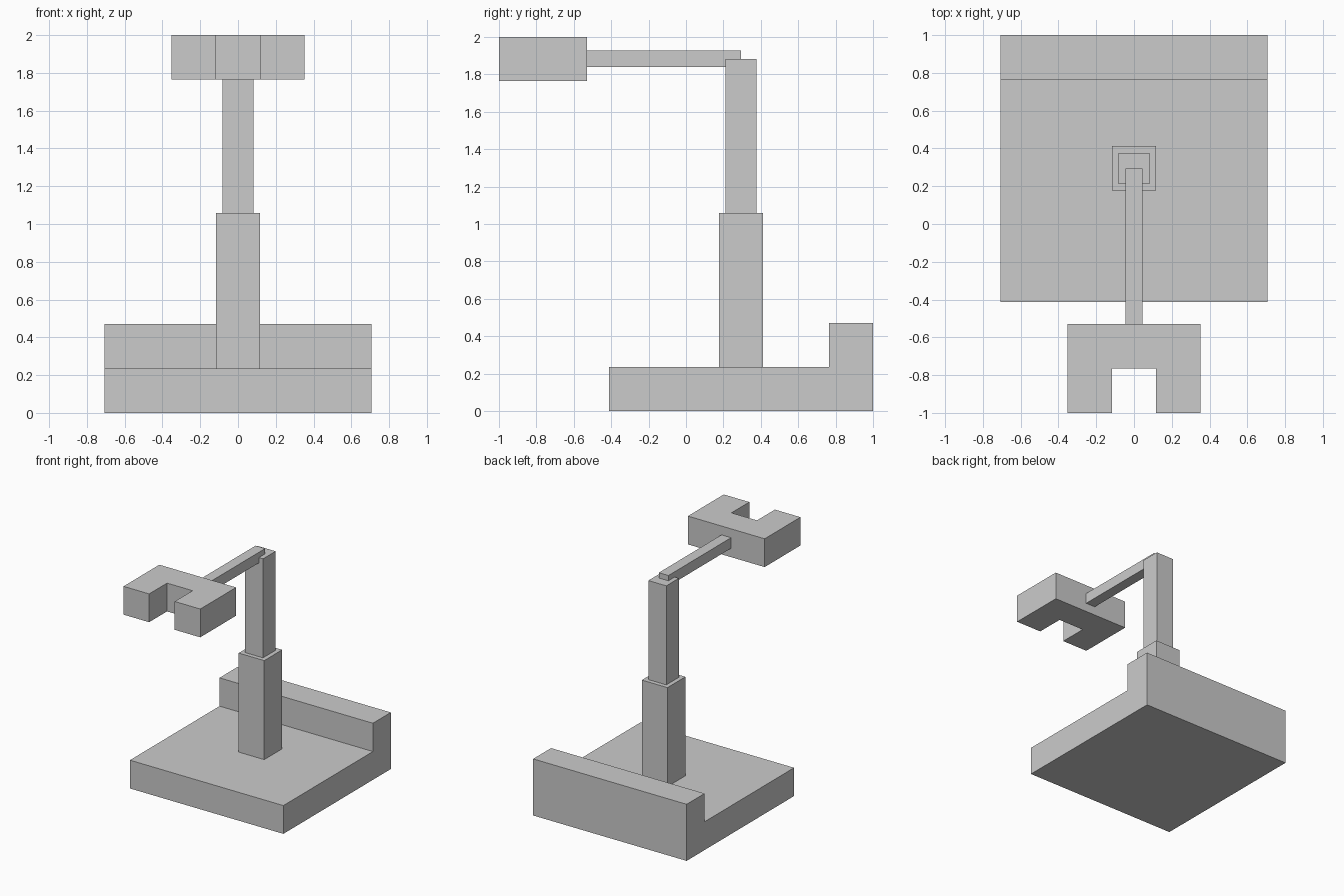
import bpy
import bmesh
from mathutils import Vector

U = 2 / 17  # design module: every part is sized in these units

if "Cube" in bpy.data.objects:
    bpy.data.objects.remove(bpy.data.objects["Cube"], do_unlink=True)

grey = bpy.data.materials.new("plain_grey")
grey.use_nodes = True
colour = (0.6, 0.6, 0.6, 1)
grey.diffuse_color = colour
grey.node_tree.nodes["Principled BSDF"].inputs["Base Color"].default_value = colour


def extrude_profile(name, points, direction):
    """Solid made by sweeping a closed outline along a direction."""
    mesh = bpy.data.meshes.new(name)
    bm = bmesh.new()
    face = bm.faces.new([bm.verts.new(Vector(p) * U) for p in points])
    swept = bmesh.ops.extrude_face_region(bm, geom=[face])
    verts = [v for v in swept["geom"] if isinstance(v, bmesh.types.BMVert)]
    bmesh.ops.translate(bm, verts=verts, vec=Vector(direction) * U)
    bmesh.ops.recalc_face_normals(bm, faces=bm.faces)
    bm.to_mesh(mesh)
    bm.free()
    mesh.materials.append(grey)
    obj = bpy.data.objects.new(name, mesh)
    bpy.context.collection.objects.link(obj)
    return obj


def box(name, width, y0, y1, z0, z1):
    """Box centred on x."""
    w = width / 2
    outline = [(-w, y0, z0), (w, y0, z0), (w, y1, z0), (-w, y1, z0)]
    return extrude_profile(name, outline, (0, 0, z1 - z0))


# Base plate with a raised ledge along the back
side = [(-3.5, 0), (8.5, 0), (8.5, 4), (6.5, 4), (6.5, 2), (-3.5, 2)]
extrude_profile("base", [(-6, y, z) for y, z in side], (12, 0, 0))

# Two-stage square column
axis = 2.5
for name, width, z0, z1 in (("lower_column", 2, 2, 9),
                            ("upper_column", 1.4, 9, 16)):
    box(name, width, axis - width / 2, axis + width / 2, z0, z1)

# Thin arm reaching forward from the column top
box("arm", 0.75, -4.5, axis, 15.625, 16.375)

# Forked head, open towards the front
half = [(1, -6.5), (1, -8.5), (3, -8.5), (3, -4.5)]
plan = half + [(-x, y) for x, y in reversed(half)]
extrude_profile("forked_head", [(x, y, 15) for x, y in plan], (0, 0, 2))
